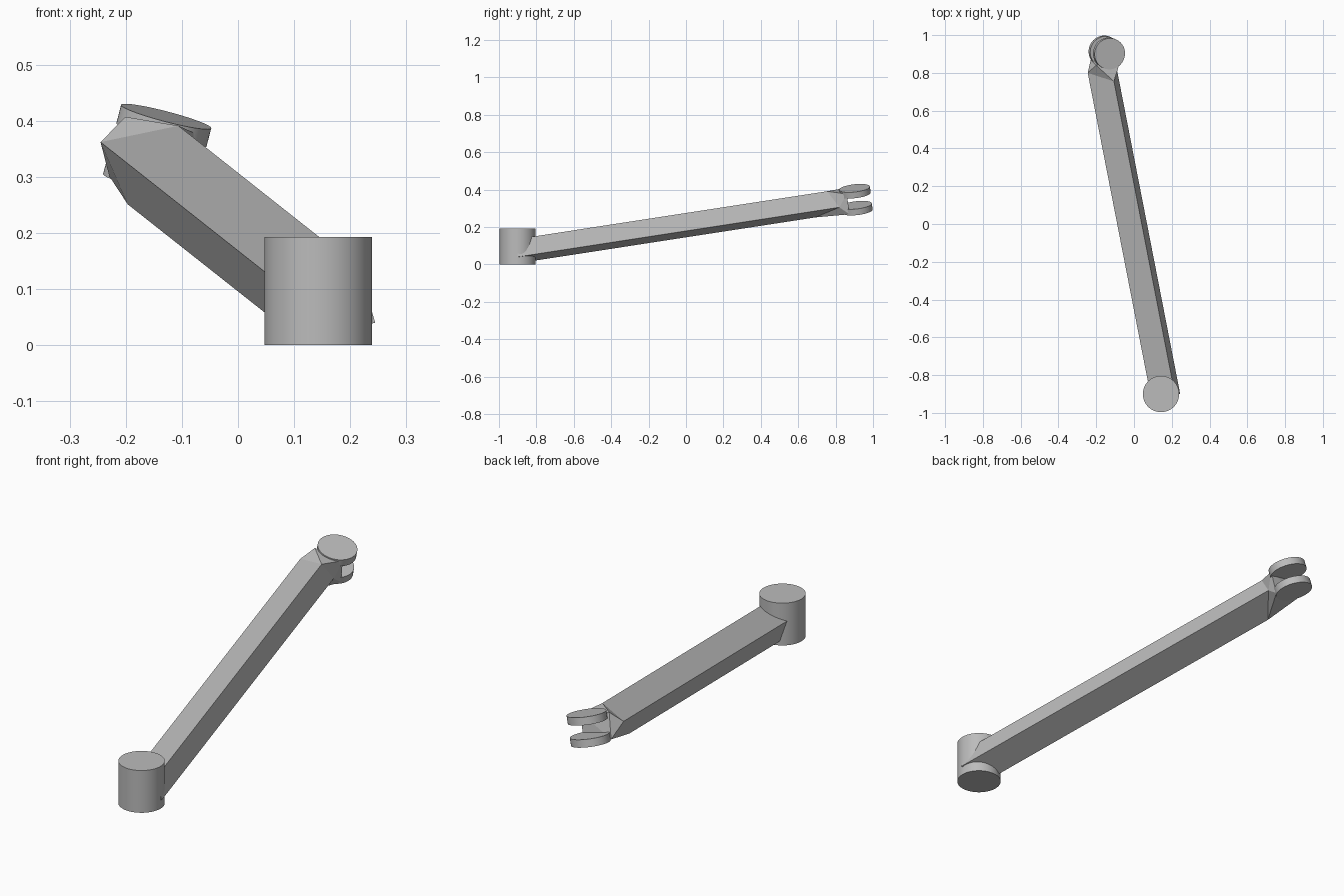
import bpy, bmesh, math
from mathutils import Vector, Matrix

if "Cube" in bpy.data.objects:
    bpy.data.objects.remove(bpy.data.objects["Cube"], do_unlink=True)

grey = bpy.data.materials.new("plain grey")
grey.use_nodes = True
grey.diffuse_color = (0.5, 0.5, 0.5, 1)
grey.node_tree.nodes["Principled BSDF"].inputs["Base Color"].default_value = grey.diffuse_color


def add_object(name, bm, smooth=False):
    bmesh.ops.recalc_face_normals(bm, faces=bm.faces)
    mesh = bpy.data.meshes.new(name)
    bm.to_mesh(mesh)
    bm.free()
    mesh.materials.append(grey)
    obj = bpy.data.objects.new(name, mesh)
    bpy.context.collection.objects.link(obj)
    if smooth:
        bpy.ops.object.select_all(action="DESELECT")
        obj.select_set(True)
        bpy.context.view_layer.objects.active = obj
        bpy.ops.object.shade_smooth_by_angle(angle=math.radians(30))
    return obj


def cylinder(name, centre, axis, radius, depth):
    bm = bmesh.new()
    turn = Vector((0, 0, 1)).rotation_difference(axis).to_matrix().to_4x4()
    bmesh.ops.create_cone(bm, cap_ends=True, segments=64, radius1=radius, radius2=radius,
                          depth=depth, matrix=Matrix.Translation(centre) @ turn)
    return add_object(name, bm, True)


def hull(name, points):
    bm = bmesh.new()
    verts = [bm.verts.new(p) for p in points]
    result = bmesh.ops.convex_hull(bm, input=verts)
    spare = [v for v in set(result["geom_interior"] + result["geom_unused"])
             if isinstance(v, bmesh.types.BMVert)]
    bmesh.ops.delete(bm, geom=spare, context="VERTS")
    bmesh.ops.dissolve_limit(bm, angle_limit=math.radians(1), verts=bm.verts, edges=bm.edges)
    return add_object(name, bm)


# Upright hub at the low end
cylinder("base_hub", Vector((0.143, -0.9, 0.0965)), Vector((0, 0, 1)), 0.096, 0.193)

# Long rolled beam: four edges running along one direction
along = Vector((-0.195, 1, 0.154))
edges = [Vector((-0.245, 0.8, 0.362)), Vector((-0.115, 0.8, 0.398)),
         Vector((-0.087, 0.8, 0.302)), Vector((-0.218, 0.8, 0.268))]
ends = [0.8, 0.755, 0.82, 0.69]
far = [p + along * (y - 0.8) for p, y in zip(edges, ends)]
near = [p + along * (-0.9 - 0.8) for p in edges]
hull("beam", near + far)

# Fork frame: pin axis, forward and sideways directions
pin = Vector((0.25, -0.11, 0.96)).normalized()
forward = (along - pin * along.dot(pin)).normalized()
side = forward.cross(pin)
centre = Vector((-0.144, 0.908, 0.346))

# Twisted neck joining the beam to the fork
neck = [centre + forward * f + side * s + pin * h
        for f, s, h in ((-0.045, -0.082, 0.052), (-0.055, 0.05, 0.052),
                        (-0.055, 0.06, -0.058), (-0.03, -0.08, -0.06))]
hull("fork_neck", far + neck)

# Two round fork plates with a gap between
for name, sign in (("upper_fork_plate", 1), ("lower_fork_plate", -1)):
    cylinder(name, centre + pin * sign * 0.047, pin, 0.083, 0.034)
